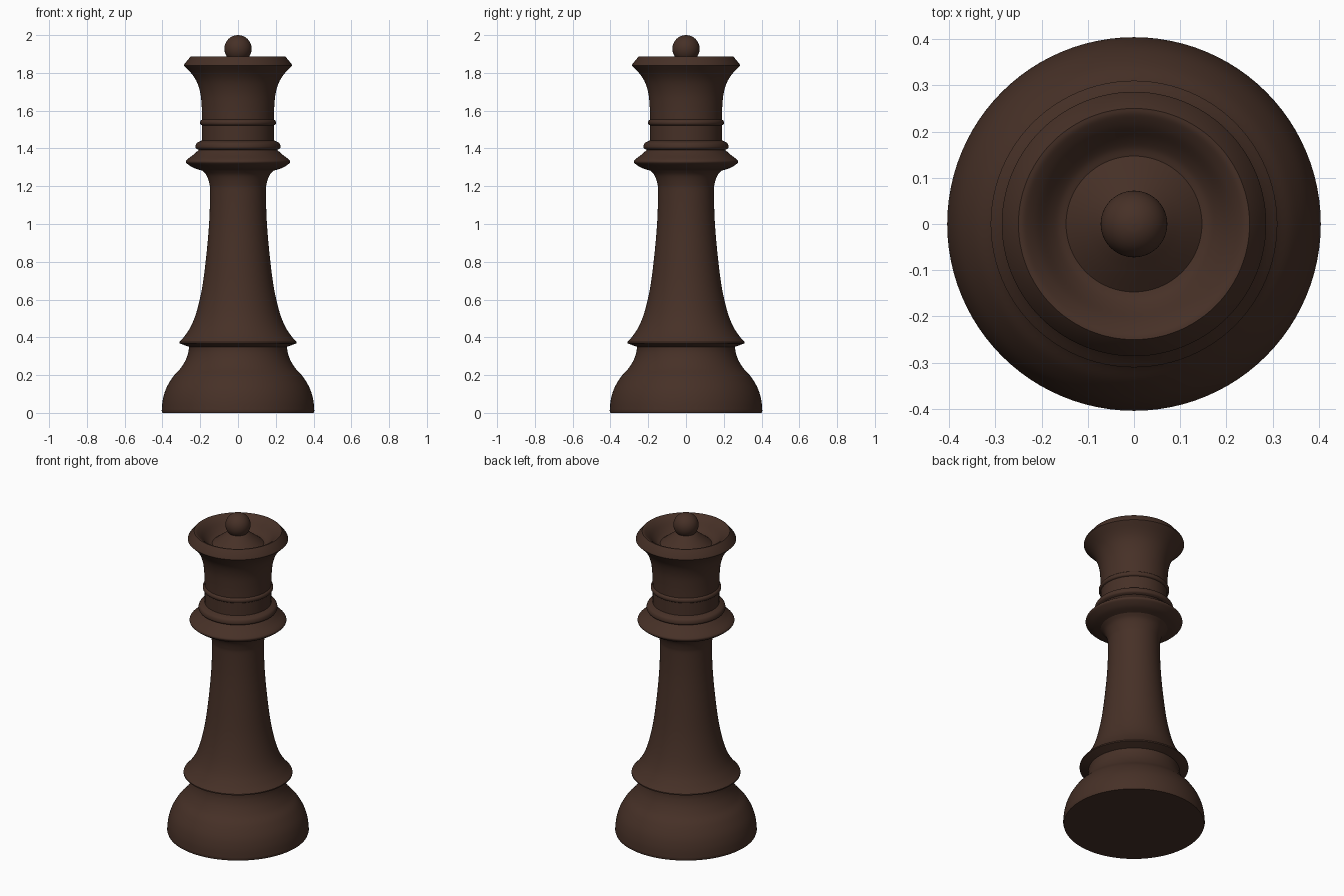
import bpy, math

if "Cube" in bpy.data.objects:
    bpy.data.objects.remove(bpy.data.objects["Cube"])

SEG = 96
wood = bpy.data.materials.new("dark_brown_wood")
wood.diffuse_color = (0.062, 0.030, 0.020, 1)
wood.use_nodes = True
wood.node_tree.nodes["Principled BSDF"].inputs["Base Color"].default_value = wood.diffuse_color


def smooth_curve(pts, steps=5):
    """Catmull-Rom curve through (radius, height) points."""
    if len(pts) < 3:
        return pts
    p = [pts[0]] + pts + [pts[-1]]
    out = []
    for i in range(1, len(p) - 2):
        for s in range(steps):
            t = s / steps
            out.append(tuple(
                0.5 * (2 * b + (c - a) * t + (2 * a - 5 * b + 4 * c - d) * t * t
                       + (3 * b - a - 3 * c + d) * t ** 3)
                for a, b, c, d in zip(p[i - 1], p[i], p[i + 1], p[i + 2])))
    return out + [pts[-1]]


def turned(name, *sections):
    """Lathe the sections (corners between them stay sharp) around z."""
    prof = []
    for s in sections:
        for q in smooth_curve(s):
            if not prof or math.dist(q, prof[-1]) > 1e-5:
                prof.append(q)
    verts, rings = [], []
    for r, z in prof:
        n = len(verts)
        if r < 1e-5:
            verts.append((0, 0, z))
            rings.append([n] * SEG)
        else:
            verts += [(r * math.cos(2 * math.pi * k / SEG),
                       r * math.sin(2 * math.pi * k / SEG), z) for k in range(SEG)]
            rings.append(list(range(n, n + SEG)))
    faces = []
    for a, b in zip(rings, rings[1:]):
        for k in range(SEG):
            j = (k + 1) % SEG
            faces.append(list(dict.fromkeys((a[k], a[j], b[j], b[k]))))
    me = bpy.data.meshes.new(name)
    me.from_pydata(verts, [], faces)
    me.materials.append(wood)
    ob = bpy.data.objects.new(name, me)
    bpy.context.collection.objects.link(ob)
    bpy.ops.object.select_all(action='DESELECT')
    ob.select_set(True)
    bpy.context.view_layer.objects.active = ob
    bpy.ops.object.shade_smooth_by_angle(angle=math.radians(35))
    return ob


# Bell-shaped foot
turned("base",
       [(0, 0), (0.40, 0)],
       [(0.40, 0), (0.404, 0.012)],
       [(0.404, 0.012), (0.398, 0.07), (0.38, 0.13), (0.345, 0.19), (0.305, 0.235),
        (0.277, 0.28), (0.263, 0.32), (0.26, 0.35)])

# Flared skirt and tall stem
turned("stem",
       [(0.26, 0.35), (0.31, 0.368)],
       [(0.31, 0.368), (0.31, 0.375)],
       [(0.31, 0.375), (0.28, 0.41), (0.245, 0.467), (0.215, 0.55), (0.187, 0.68),
        (0.166, 0.85), (0.152, 1.02), (0.148, 1.17), (0.152, 1.215), (0.167, 1.258),
        (0.19, 1.283)])

# Wide collar and the small ring over it
turned("collar",
       [(0.19, 1.283), (0.235, 1.297), (0.268, 1.318), (0.276, 1.33), (0.267, 1.343),
        (0.235, 1.368), (0.208, 1.392)],
       [(0.208, 1.392), (0.222, 1.40), (0.225, 1.412), (0.217, 1.43), (0.19, 1.443)])

# Neck with thin bead, flared crown and hollow top
turned("crown",
       [(0.19, 1.443), (0.19, 1.522)],
       [(0.19, 1.522), (0.198, 1.527), (0.201, 1.537), (0.198, 1.547), (0.19, 1.553)],
       [(0.19, 1.553), (0.192, 1.62), (0.199, 1.69), (0.217, 1.75), (0.245, 1.795),
        (0.286, 1.838)],
       [(0.286, 1.838), (0.284, 1.846)],
       [(0.284, 1.846), (0.25, 1.888)],
       [(0.25, 1.888), (0.236, 1.884), (0.212, 1.865), (0.185, 1.835), (0.165, 1.818),
        (0.147, 1.811)],
       [(0.147, 1.811), (0.10, 1.848), (0.05, 1.884), (0, 1.90)])

# Ball on top
turned("finial", [(0.072 * math.sin(a), 1.928 - 0.072 * math.cos(a))
                  for a in (math.pi * i / 12 for i in range(13))])
